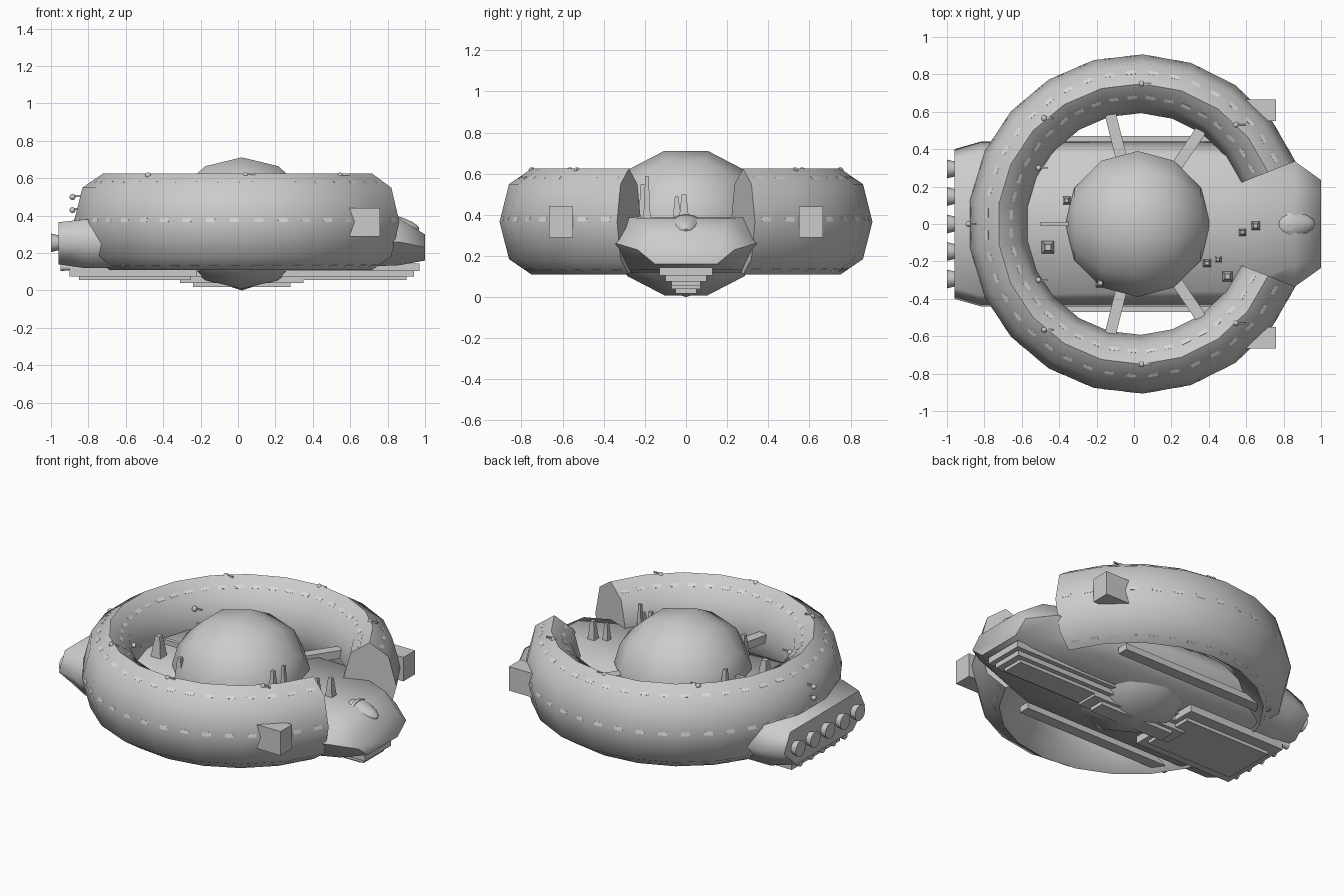
import bpy, bmesh, math
from mathutils import Vector, Matrix

if "Cube" in bpy.data.objects:
    bpy.data.objects.remove(bpy.data.objects["Cube"])

CX = 0.02          # centre of the ring and dome along x
SEGS = 19          # ring segments
START = math.radians(21.7)


def material(name, value):
    m = bpy.data.materials.new(name)
    m.use_nodes = True
    colour = (value, value, value, 1)
    m.diffuse_color = colour
    m.node_tree.nodes["Principled BSDF"].inputs["Base Color"].default_value = colour
    return m


HULL = material("hull grey", 0.6)
LIGHT = material("window light grey", 0.68)


def finish(name, bm, mat=HULL, smooth=0):
    bmesh.ops.recalc_face_normals(bm, faces=bm.faces)
    mesh = bpy.data.meshes.new(name)
    bm.to_mesh(mesh)
    bm.free()
    mesh.materials.append(mat)
    ob = bpy.data.objects.new(name, mesh)
    bpy.context.collection.objects.link(ob)
    if smooth:
        bpy.ops.object.select_all(action="DESELECT")
        ob.select_set(True)
        bpy.context.view_layer.objects.active = ob
        bpy.ops.object.shade_smooth_by_angle(angle=math.radians(smooth))
    return ob


def add_box(bm, x, y, z, taper=1):
    """Box from x, y and z ranges; taper shrinks its top."""
    lo, hi = Vector((x[0], y[0], z[0])), Vector((x[1], y[1], z[1]))
    size, mid = hi - lo, (lo + hi) / 2
    for v in bmesh.ops.create_cube(bm, size=1)["verts"]:
        k = taper if v.co.z > 0 else 1
        v.co = mid + Vector((v.co.x * size.x * k, v.co.y * size.y * k, v.co.z * size.z))


def box(name, x, y, z, taper=1):
    bm = bmesh.new()
    add_box(bm, x, y, z, taper)
    return finish(name, bm)


def loft(bm, loops):
    """Skin closed loops of points and cap both ends."""
    rows = [[bm.verts.new(p) for p in loop] for loop in loops]
    n = len(rows[0])
    for a, b in zip(rows, rows[1:]):
        for i in range(n):
            j = (i + 1) % n
            bm.faces.new((a[i], a[j], b[j], b[i]))
    bm.faces.new(rows[0])
    bm.faces.new(rows[-1][::-1])


def polar(r, a, z):
    return Vector((CX + r * math.cos(a), r * math.sin(a), z))


# Open eight-sided ring, swept round the dome with a gap at the nose
section = [(0.75 + 0.157 * math.cos(k * math.pi / 4), 0.367 + 0.258 * math.sin(k * math.pi / 4))
           for k in range(8)]
angles = [START + (2 * math.pi - 2 * START) * i / SEGS for i in range(SEGS + 1)]
bm = bmesh.new()
loft(bm, [[polar(r, a, z) for r, z in section] for a in angles])
finish("ring", bm, smooth=55)

# Window plates lying almost flush on the ring facets
bm = bmesh.new()
rows = [(0, 1, 0.06), (1, 2, 0.4), (2, 3, 0.6), (6, 7, 0.3)]
for e0, e1, t in rows:
    p, q = Vector(section[e0]), Vector(section[e1])
    r, z = p.lerp(q, t)
    d = (q - p).normalized()
    for a0, a1 in zip(angles, angles[1:]):
        mid = (a0 + a1) / 2
        along = Vector((-math.sin(mid), math.cos(mid), 0))
        up = Vector((d.x * math.cos(mid), d.x * math.sin(mid), d.y))
        out = along.cross(up).normalized()
        for s in (0.25, 0.75):
            c = polar(r, a0, z).lerp(polar(r, a1, z), s)
            frame = Matrix((along, up, out)).transposed().to_4x4()
            bmesh.ops.create_cube(bm, size=1, matrix=Matrix.Translation(c) @ frame
                                  @ Matrix.Diagonal((0.05, 0.022, 0.002, 1)))
finish("ring_windows", bm, LIGHT)

# Central dome: a sphere with its poles along x
bm = bmesh.new()
turn = Matrix.Rotation(math.pi / 2, 4, "Y") @ Matrix.Rotation(math.radians(15), 4, "Z")
bmesh.ops.create_uvsphere(bm, u_segments=12, v_segments=6, radius=1,
                          matrix=Matrix.Translation((CX, 0, 0.36))
                          @ Matrix.Diagonal((0.39, 0.404, 0.364, 1)) @ turn)
finish("dome", bm, smooth=40)

# Main hull: six-sided sections (x, half widths top/mid/bottom, heights)
stations = [(-0.96, 0.34, 0.40, 0.28, 0.365, 0.25, 0.14),
            (-0.82, 0.38, 0.44, 0.34, 0.38, 0.25, 0.12),
            (0.50, 0.36, 0.44, 0.34, 0.39, 0.25, 0.12),
            (0.86, 0.22, 0.335, 0.22, 0.385, 0.26, 0.135),
            (1.00, 0.17, 0.235, 0.15, 0.30, 0.23, 0.16)]
bm = bmesh.new()
loft(bm, [[(x, a, h), (x, b, m), (x, c, l), (x, -c, l), (x, -b, m), (x, -a, h)]
          for x, a, b, c, h, m, l in stations])
finish("hull", bm, smooth=66)

# Keel: broad panels behind, narrow stepped bars in front
for name, x0, x1, w, z0, z1 in [
        ("rear_panel", -0.90, -0.22, 0.24, 0.075, 0.135),
        ("rear_inner_panel", -0.85, -0.25, 0.17, 0.055, 0.08),
        ("front_bar_upper", -0.25, 0.97, 0.13, 0.105, 0.145),
        ("front_bar_middle", -0.25, 0.94, 0.10, 0.075, 0.11),
        ("front_bar_lower", -0.25, 0.90, 0.07, 0.055, 0.08),
        ("keel_plate", -0.31, 0.35, 0.07, 0.04, 0.06),
        ("keel_foot", -0.24, 0.28, 0.05, 0.018, 0.045)]:
    box(name, (x0, x1), (-w, w), (z0, z1))

# Pointed tip under the dome
bm = bmesh.new()
bmesh.ops.create_cone(bm, cap_ends=True, segments=12, radius1=0, radius2=0.18, depth=0.06,
                      matrix=Matrix.Translation((CX, 0, 0.03)))
finish("dome_tip", bm, smooth=40)

# Parts mirrored left and right
for s, side in ((1, "left"), (-1, "right")):
    ys = sorted((s * 0.40, s * 0.47))
    box(f"side_rail_{side}", (-0.62, 0.45), ys, (0.13, 0.17))
    box(f"docking_box_{side}", (0.56, 0.76), sorted((s * 0.55, s * 0.665)), (0.29, 0.44))
    # Spokes joining dome and ring
    for j, deg in enumerate((104, 56)):
        ob = box(f"spoke_{side}_{j + 1}", (0.30, 0.64), (-0.03, 0.03), (0.36, 0.41))
        ob.location.x = CX
        ob.rotation_euler.z = s * math.radians(deg)
box("rear_spoke", (-0.5, -0.3), (-0.012, 0.012), (0.40, 0.43))

# Teardrop cockpit canopy with a raised band
bm = bmesh.new()
bmesh.ops.create_uvsphere(bm, u_segments=16, v_segments=8, radius=1)
for v in bm.verts:
    k = 1 - 0.4 * max(v.co.x, 0)
    v.co = (0.845 + 0.125 * v.co.x, 0.09 * v.co.y * k, 0.33 + 0.07 * v.co.z * k)
finish("cockpit", bm, smooth=50)
bm = bmesh.new()
bmesh.ops.create_cone(bm, cap_ends=True, segments=16, radius1=1, radius2=1, depth=0.02,
                      matrix=Matrix.Translation((0.83, 0, 0.33))
                      @ Matrix.Diagonal((1, 0.093, 0.074, 1))
                      @ Matrix.Rotation(math.pi / 2, 4, "Y"))
finish("cockpit_band", bm)

# Engine nozzles flaring backwards, with small thrusters underneath
bm = bmesh.new()
for i in range(-2, 3):
    for x, y, z, r in ((-0.97, 0.147 * i, 0.255, 0.05), (-0.92, 0.11 * i, 0.125, 0.022)):
        bmesh.ops.create_cone(bm, cap_ends=True, segments=12, radius1=r, radius2=r * 0.7,
                              depth=0.06, matrix=Matrix.Translation((x, y, z))
                              @ Matrix.Rotation(math.pi / 2, 4, "Y"))
finish("engines", bm, smooth=40)

# Tapered towers standing on the deck
bm = bmesh.new()
for x, y, w, top in [(0.65, -0.01, 0.025, 0.50), (0.58, -0.045, 0.02, 0.49),
                     (0.45, -0.19, 0.018, 0.59), (0.39, -0.21, 0.022, 0.55),
                     (0.50, -0.28, 0.03, 0.49), (-0.46, -0.125, 0.035, 0.51),
                     (-0.36, 0.125, 0.022, 0.52), (-0.18, -0.315, 0.025, 0.52)]:
    add_box(bm, (x - w, x + w), (y - w, y + w), (0.37, top), 0.45)
finish("deck_towers", bm)

# Small gun turrets on the ring
turrets = [(-0.885, 0, 0.43), (-0.885, 0, 0.50)]
for s in (1, -1):
    turrets += [(0.04, s * 0.75, 0.615), (-0.48, s * 0.565, 0.615),
                (0.545, s * 0.53, 0.615), (-0.51, s * 0.30, 0.50)]
bm = bmesh.new()
for x, y, z in turrets:
    bmesh.ops.create_uvsphere(bm, u_segments=8, v_segments=6, radius=0.016,
                              matrix=Matrix.Translation((x, y, z)))
    add_box(bm, (x, x + 0.05), (y - 0.004, y + 0.004), (z, z + 0.01))
finish("turrets", bm, smooth=50)
